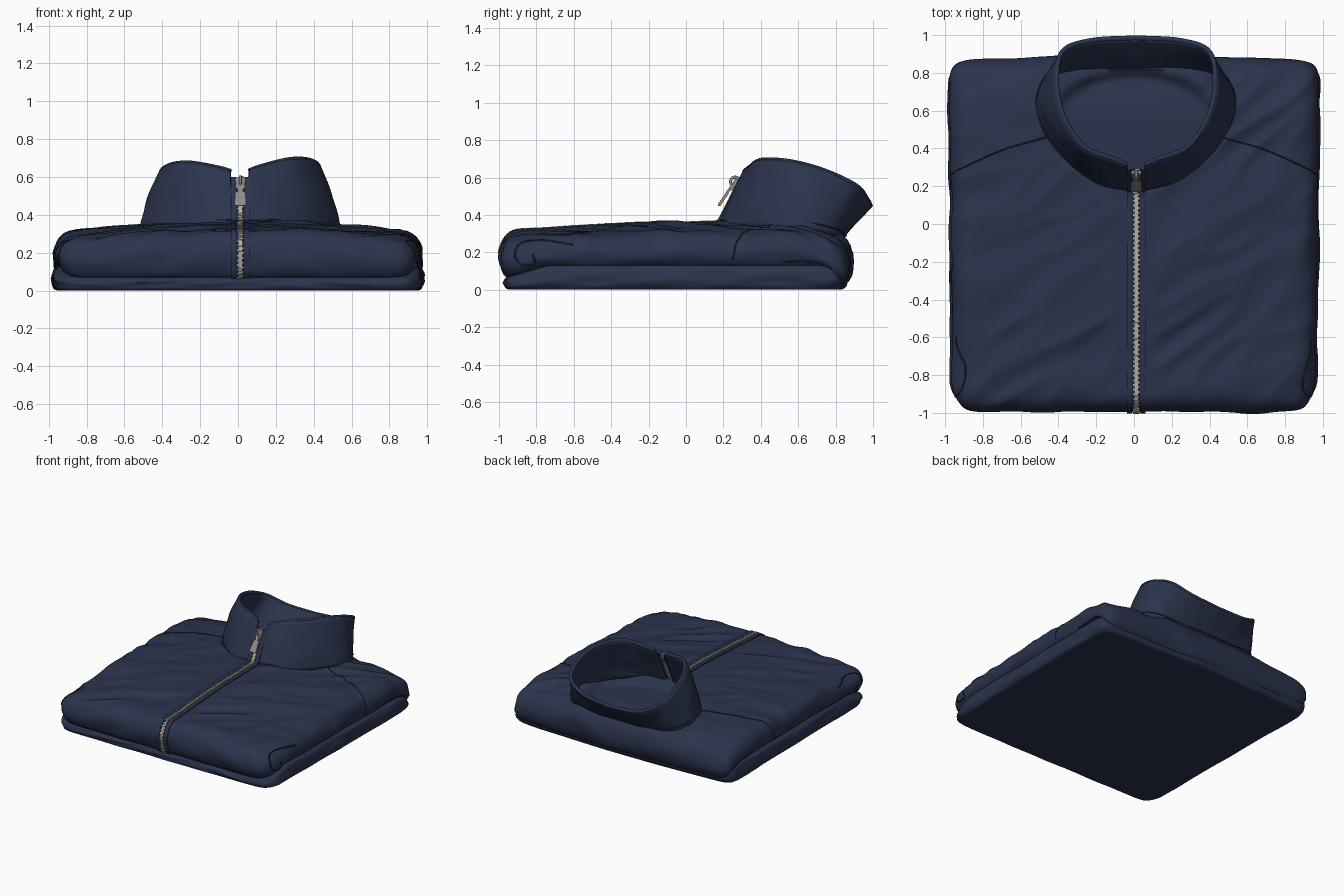
import bpy, bmesh, math
from mathutils import Vector, Matrix, noise
from mathutils.bvhtree import BVHTree

if "Cube" in bpy.data.objects:
    bpy.data.objects.remove(bpy.data.objects["Cube"])


def material(name, rgb):
    m = bpy.data.materials.new(name)
    m.diffuse_color = (*rgb, 1)
    m.use_nodes = True
    m.node_tree.nodes["Principled BSDF"].inputs["Base Color"].default_value = m.diffuse_color
    return m


NAVY = material("navy cloth", (0.024, 0.034, 0.074))
DARK = material("dark navy seam", (0.012, 0.017, 0.037))
TEETH = material("zip teeth", (0.46, 0.42, 0.37))
METAL = material("zip metal", (0.27, 0.26, 0.25))


def finish(name, bm, mat, angle=60):
    bmesh.ops.recalc_face_normals(bm, faces=bm.faces)
    me = bpy.data.meshes.new(name)
    bm.to_mesh(me)
    bm.free()
    ob = bpy.data.objects.new(name, me)
    bpy.context.collection.objects.link(ob)
    me.materials.append(mat)
    bpy.ops.object.select_all(action='DESELECT')
    ob.select_set(True)
    bpy.context.view_layer.objects.active = ob
    bpy.ops.object.shade_smooth_by_angle(angle=math.radians(angle))
    return ob


def smooth(a, b, t):
    t = min(1, max(0, (t - a) / (b - a)))
    return t * t * (3 - 2 * t)


def spline(pts, steps):
    """Catmull-Rom through the points."""
    p = [Vector(q) for q in pts]
    p = [2 * p[0] - p[1]] + p + [2 * p[-1] - p[-2]]
    out = []
    for i in range(1, len(p) - 2):
        a, b, c, d = p[i - 1:i + 3]
        for k in range(steps):
            t = k / steps
            out.append(0.5 * (2 * b + (c - a) * t + (2 * a - 5 * b + 4 * c - d) * t * t
                              + (3 * b - a - 3 * c + d) * t ** 3))
    return out + [p[-2]]


def wrinkle(x, y):
    # folds stretched along a diagonal, calm beside the zip
    u, v = 0.82 * x + 0.57 * y, -0.57 * x + 0.82 * y
    n = noise.noise(Vector((u * 1.8, v * 5.5, 3.1)))
    ridge = 0.25 - abs(noise.noise(Vector((u * 2.4 + 4, v * 6.5, 8.3))))
    return (0.018 * n + 0.035 * ridge) * (0.15 + 0.85 * smooth(0.05, 0.2, abs(x)))


def top_height(x, y):
    z = 0.357 - 0.06 * x * x - 0.06 * smooth(0.55, 0.9, y) - 0.04 * smooth(-0.1, -1, y)
    neck = math.hypot(x / 0.50, (y - 0.52) / 0.315)
    return z - 0.06 * (1 - smooth(0.78, 1.0, neck)) + wrinkle(x, y) * smooth(0.7, 1.1, neck)


def shell_bottom(x, y):
    return 0.045 + 0.06 * smooth(-0.98, -0.75, y) - 0.10 * smooth(0.68, 0.86, y)


def slab(name, ax, ay, cy, r, low, high, n=72):
    """Soft rounded slab made of concentric rings."""
    side = [(-1 + 2 * i / n) for i in range(n)]
    sq = [(t, -1) for t in side] + [(1, t) for t in side] + \
         [(-t, 1) for t in side] + [(-1, -t) for t in side]
    outline = []
    for u, v in sq:
        k = (abs(u) ** 26 + abs(v) ** 26) ** (1 / 26)
        outline.append((u / k, v / k))
    inner = [1 - i / 44 for i in range(1, 44)]
    rings = [(-90, s) for s in reversed(inner)] + [(-90 + 15 * i, 1) for i in range(13)] + \
            [(90, s) for s in inner]
    bm = bmesh.new()

    def vert(u, v, deg, s):
        c, sn = math.cos(math.radians(deg)), math.sin(math.radians(deg))
        d = r * (1 - max(c, 0) ** 0.85)
        x, y = u * s * (ax - d), v * s * (ay - d)
        if y > 0:
            y -= 0.04 * x * x * y
        x *= 0.992 + 0.01 * v * s - 0.03 * smooth(-0.85, -1, v * s)
        y += cy
        w = 1 + 0.016 * noise.noise(Vector((x * 4, y * 4, sn * 1.5))) * c
        z0, z1 = low(x, y), high(x, y)
        return bm.verts.new((x * w, y * w, (z0 + z1) / 2 + (z1 - z0) / 2 * sn))

    loops = [[vert(u, v, *ring) for u, v in outline] for ring in rings]
    m = len(outline)
    for a, b in zip(loops, loops[1:]):
        for i in range(m):
            j = (i + 1) % m
            bm.faces.new((a[i], a[j], b[j], b[i]))
    for loop, deg in ((loops[0], -90), (loops[-1], 90)):
        c = vert(0, 0, deg, 0)
        for i in range(m):
            bm.faces.new((c, loop[i], loop[(i + 1) % m]))
    bmesh.ops.recalc_face_normals(bm, faces=bm.faces)
    tree = BVHTree.FromBMesh(bm)
    finish(name, bm, NAVY)
    return tree


# Folded body: back panel underneath, padded front over it
slab("folded_back_panel", 0.985, 0.915, -0.055, 0.035, lambda x, y: 0.0,
     lambda x, y: 0.07 + 0.06 * smooth(-0.98, -0.7, y))
body = slab("folded_front", 0.975, 0.945, -0.05, 0.11, shell_bottom, top_height)


def cast(origin, direction):
    hit = body.ray_cast(Vector(origin), Vector(direction))[0]
    return hit if hit else Vector(origin)


def tube(name, pts, radius, mat):
    cu = bpy.data.curves.new(name, 'CURVE')
    cu.dimensions = '3D'
    cu.bevel_depth = radius
    cu.bevel_resolution = 2
    sp = cu.splines.new('POLY')
    sp.points.add(len(pts) - 1)
    for q, p in zip(sp.points, pts):
        q.co = (*p, 1)
    cu.materials.append(mat)
    ob = bpy.data.objects.new(name, cu)
    bpy.context.collection.objects.link(ob)


# Shoulder seams and the rolled fold lines on both sides
for s, side in ((-1, "left"), (1, "right")):
    seam = spline([(s * 0.46, 0.46, 1), (s * 0.7, 0.39, 1), (s * 0.945, 0.28, 1)], 20)
    drop = [cast((s * 2, 0.27 - 0.02 * i / 5, 0.26 - 0.02 * i), (-s, 0, 0)) for i in range(6)]
    tube(side + "_shoulder_seam", [cast(p, (0, 0, -1)) for p in seam] + drop, 0.0035, DARK)
    rolls = {"front": [(-0.6, .24), (-0.76, .265), (-0.88, .25), (-0.915, .19), (-0.88, .135),
                       (-0.81, .14), (-0.82, .19)],
             "back": [(0.5, .15), (0.68, .15), (0.77, .12), (0.75, .08), (0.66, .08)]}
    for end, pts in rolls.items():
        path = spline([(s * 2, y, z) for y, z in pts], 8)
        hits = [cast(p, (-s, 0, 0)) for p in path]
        tube(f"{side}_{end}_roll_line", [p for p in hits if abs(p.x) < 1.2], 0.005, DARK)

# Stand collar, open at the front and leaning back
BASE = [(0.035, 0.18, 0.335), (0.2, 0.22, 0.335), (0.38, 0.36, 0.335), (0.50, 0.54, 0.325),
        (0.515, 0.68, 0.315), (0.44, 0.79, 0.29), (0.25, 0.82, 0.27), (0, 0.825, 0.265)]
RIM = [(0.05, 0.315, 0.63), (0.12, 0.345, 0.652), (0.27, 0.405, 0.682), (0.38, 0.56, 0.67),
       (0.42, 0.74, 0.62), (0.39, 0.91, 0.54), (0.24, 0.97, 0.47), (0, 0.985, 0.45)]


def full(pts):
    half = spline(pts, 8)
    line = half + [Vector((-p.x, p.y, p.z)) for p in reversed(half[:-1])]
    return [p + Vector((0.01, 0, 0)) for p in line]


base, rim = full(BASE), full(RIM)
for p in rim:
    p.z += 0.035 * p.x
bm = bmesh.new()
rows = []
for k in range(13):
    t = k / 12
    row = []
    for a, b in zip(base, rim):
        p = a.lerp(b, t)
        out = Vector((p.x, p.y - 0.55, 0)).normalized()
        bulge = 0.014 - 0.034 * smooth(0.6, 0.95, a.y)
        bulge *= math.sin(math.pi * t) * smooth(0.03, 0.2, abs(p.x) + max(0, p.y - 0.6))
        p += out * (bulge + 0.014 * noise.noise(p * 6) * math.sin(math.pi * t))
        row.append(bm.verts.new(p))
    rows.append(row)
for a, b in zip(rows, rows[1:]):
    for i in range(len(a) - 1):
        bm.faces.new((a[i], a[i + 1], b[i + 1], b[i]))
collar = finish("collar", bm, NAVY)
mod = collar.modifiers.new("thickness", 'SOLIDIFY')
mod.thickness = 0.026
mod.offset = 0
tube("collar_rim_piping", rim, 0.014, NAVY)
tube("collar_base_seam", [a.lerp(b, 0.12) + Vector((a.x, a.y - 0.55, 0)).normalized() * 0.014
                          for a, b in zip(base, rim)], 0.004, DARK)

# Zip path: up the front edge, along the top, up the collar
ZX = 0.012
path = [cast((ZX, -2, 0.07 + 0.02 * i), (0, 1, 0)) for i in range(9)]
y = path[-1].y + 0.02
while y < 0.15:
    path.append(cast((ZX, y, 1), (0, 0, -1)))
    y += 0.03
path += [Vector((ZX, 0.175, 0.365)), Vector((ZX, 0.21, 0.43)),
         Vector((ZX, 0.255, 0.52)), Vector((ZX, 0.295, 0.60))]
track, left = [], 0.0
for a, b in zip(path, path[1:]):
    d = (b - a).length
    tan = (b - a).normalized()
    nor = Vector((0, -tan.z, tan.y))
    while left < d:
        track.append((a + tan * left, tan, nor))
        left += 0.0125
    left -= d


def ribbon(name, x0, x1, lift, mat):
    bm = bmesh.new()
    rows = []
    for p, tan, nor in track:
        q = p + nor * lift
        rows.append([bm.verts.new((ZX + x, w.y, w.z)) for x, w in
                     ((x0, p - nor * 0.012), (x0, q), (x1, q), (x1, p - nor * 0.012))])
    for a, b in zip(rows, rows[1:]):
        for i in range(3):
            bm.faces.new((a[i], a[i + 1], b[i + 1], b[i]))
    finish(name, bm, mat, 40)


ribbon("zip_tape", -0.03, 0.03, 0.003, DARK)
ribbon("zip_core", -0.010, 0.010, 0.007, TEETH)
ribbon("left_placket", -0.05, -0.022, 0.008, NAVY)
ribbon("right_placket", 0.022, 0.05, 0.008, NAVY)

bm = bmesh.new()
for i, (p, tan, nor) in enumerate(track):
    rot = Matrix((Vector((1, 0, 0)), tan, nor)).transposed().to_4x4()
    at = p + nor * 0.006 + Vector((0.005 if i % 2 else -0.005, 0, 0))
    bmesh.ops.create_cube(bm, size=1, matrix=Matrix.Translation(at) @ rot
                          @ Matrix.Diagonal((0.025, 0.0095, 0.009, 1)))
finish("zip_teeth", bm, TEETH, 30)


# Slider and hanging pull tab
def block(name, loc, size, tilt, taper=1.0):
    bm = bmesh.new()
    bmesh.ops.create_cube(bm, size=1)
    for v in bm.verts:
        if v.co.z > 0:
            v.co.x *= taper
    bmesh.ops.transform(bm, verts=bm.verts, matrix=Matrix.Translation(loc)
                        @ Matrix.Rotation(tilt, 4, 'X') @ Matrix.Diagonal((*size, 1)))
    bmesh.ops.bevel(bm, geom=bm.edges[:], offset=0.004, segments=2, affect='EDGES')
    finish(name, bm, METAL, 30)


block("zip_slider", (ZX, 0.262, 0.56), (0.046, 0.03, 0.07), -0.43, 1.2)
block("pull_tab", (ZX, 0.199, 0.485), (0.064, 0.016, 0.09), -0.6, 0.8)
block("pull_link", (ZX, 0.238, 0.545), (0.03, 0.014, 0.07), -0.6)
loop = [Vector((ZX, 0.262 + 0.024 * math.cos(a), 0.578 + 0.024 * math.sin(a)))
        for a in [math.radians(i * 20 - 40) for i in range(14)]]
tube("slider_bridge", loop, 0.008, METAL)
